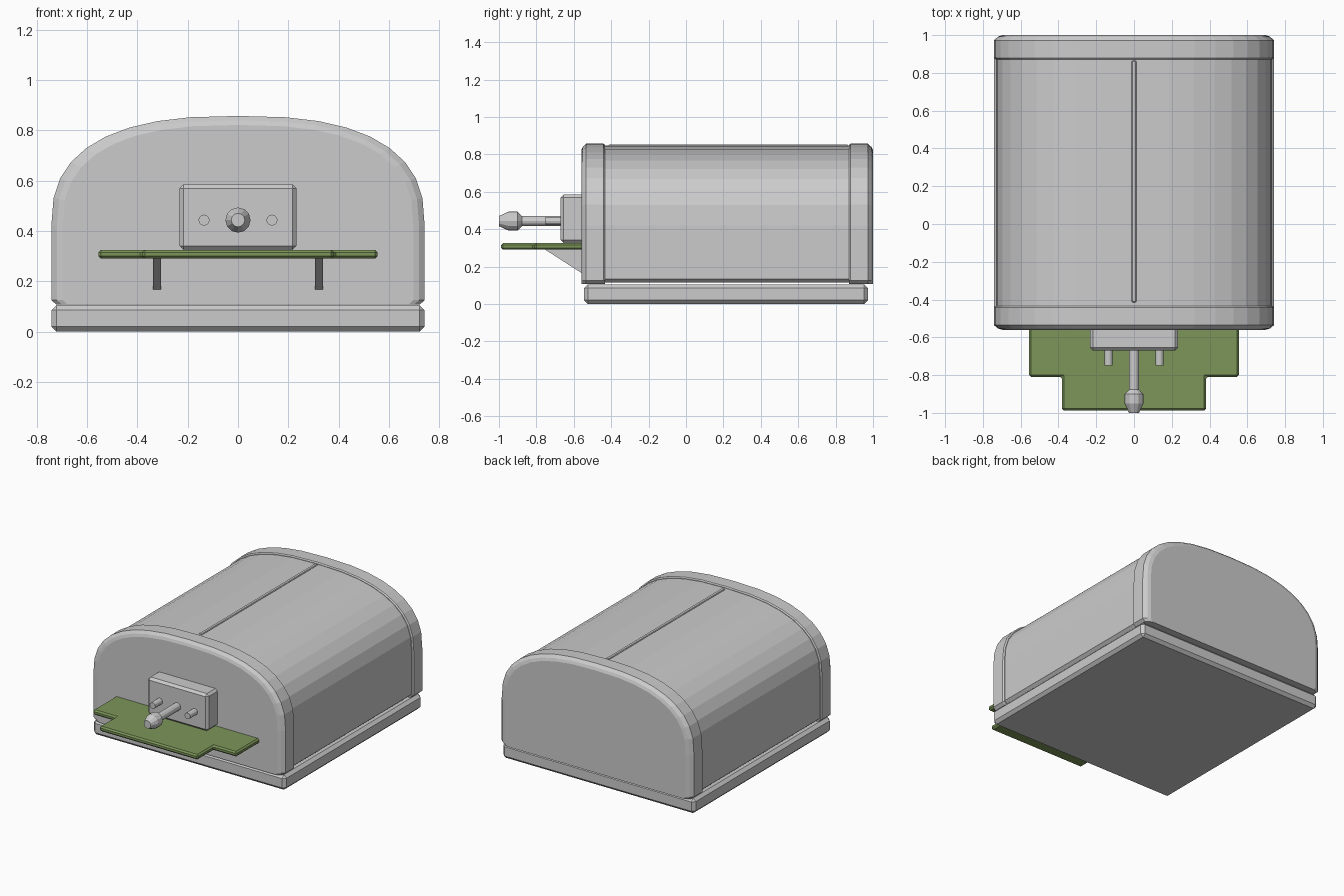
import bpy, bmesh, math

if "Cube" in bpy.data.objects:
    bpy.data.objects.remove(bpy.data.objects["Cube"])

green = bpy.data.materials.new("green_paint")
green.diffuse_color = (0.2, 0.3, 0.1, 1)
green.use_nodes = True
green.node_tree.nodes["Principled BSDF"].inputs["Base Color"].default_value = green.diffuse_color


def finish(name, bm, bevel=0, mat=None):
    bmesh.ops.recalc_face_normals(bm, faces=bm.faces)
    me = bpy.data.meshes.new(name)
    bm.to_mesh(me)
    bm.free()
    ob = bpy.data.objects.new(name, me)
    bpy.context.collection.objects.link(ob)
    if bevel:
        m = ob.modifiers.new("bevel", 'BEVEL')
        m.width = bevel
        m.segments = 1
        m.limit_method = 'ANGLE'
    if mat:
        me.materials.append(mat)
    return ob


def loft(name, rings, mat=None):
    """Skin a list of equal-length closed rings and cap both ends."""
    bm = bmesh.new()
    vs = [[bm.verts.new(p) for p in r] for r in rings]
    n = len(vs[0])
    for a, b in zip(vs, vs[1:]):
        for i in range(n):
            bm.faces.new((a[i], a[(i + 1) % n], b[(i + 1) % n], b[i]))
    bm.faces.new(vs[0])
    bm.faces.new(vs[-1])
    return finish(name, bm, 0, mat)


def box(name, x, y, z, bevel=0, mat=None):
    bm = bmesh.new()
    bmesh.ops.create_cube(bm, size=1)
    for v in bm.verts:
        for i, (lo, hi) in enumerate((x, y, z)):
            v.co[i] = lo if v.co[i] < 0 else hi
    return finish(name, bm, bevel, mat)


def prism(name, pts, offset, bevel=0, mat=None):
    bm = bmesh.new()
    f = bm.faces.new([bm.verts.new(p) for p in pts])
    r = bmesh.ops.extrude_face_region(bm, geom=[f])
    bmesh.ops.translate(bm, vec=offset, verts=[g for g in r["geom"] if isinstance(g, bmesh.types.BMVert)])
    return finish(name, bm, bevel, mat)


def lathe(name, x, z, profile, sides):
    """Turned part along y, profile of (y, radius)."""
    return loft(name, [[(x + r * math.cos(2 * math.pi * i / sides), y,
                         z + r * math.sin(2 * math.pi * i / sides))
                        for i in range(sides)] for y, r in profile])


def arch(y, inset, low=0.107):
    """Domed cross-section: straight walls and a squarish rounded top."""
    a, b, zc, n = 0.742 - inset, 0.437 - inset * 0.8, 0.42, 9
    pts = [(a - 0.02, y, low), (a, y, low + 0.018)]
    for i in range(2 * n + 1):
        t = math.pi * i / (2 * n)
        c, s = math.cos(t), math.sin(t)
        pts.append((math.copysign(abs(c) ** 0.78, c) * a, y, zc + b * abs(s) ** 0.78))
    return pts + [(-a, y, low + 0.018), (-a + 0.02, y, low)]


# Base slab and domed body
box("base", (-0.742, 0.742), (-0.545, 0.972), (0, 0.105), 0.02)
loft("body", [arch(-0.5, 0.012, 0.116), arch(0.93, 0.012, 0.116)])

# Thicker end caps with softened outer rims
loft("front_cap", [arch(y, i) for y, i in
                   ((-0.56, 0.045), (-0.553, 0.022), (-0.535, 0), (-0.441, 0), (-0.433, 0.008))])
loft("back_cap", [arch(y, i) for y, i in
                  ((0.872, 0.008), (0.88, 0), (0.972, 0), (0.992, 0.022), (1.0, 0.045))])

# Ridge strip along the top
box("top_seam", (-0.012, 0.012), (-0.415, 0.865), (0.82, 0.853), 0.004)

# Front mount with perch rod and two pegs
box("mount_block", (-0.233, 0.233), (-0.67, -0.54), (0.325, 0.585), 0.016)
lathe("perch_rod", 0, 0.443, ((-0.89, 0.027), (-0.66, 0.027)), 12)
lathe("rod_tip", 0, 0.443, ((-1.0, 0.027), (-0.95, 0.05), (-0.9, 0.05), (-0.877, 0.027)), 12)
for side, s in (("left", -1), ("right", 1)):
    lathe(side + "_peg", s * 0.135, 0.443, ((-0.75, 0.022), (-0.66, 0.022)), 12)
    # Triangular shelf bracket
    prism(side + "_bracket", [(s * 0.322 - 0.015, y, z) for y, z in
                              ((-0.76, 0.295), (-0.55, 0.295), (-0.55, 0.16))], (0.03, 0, 0))

# Stepped green landing shelf
half = [(0.555, -0.545), (0.555, -0.81), (0.38, -0.81), (0.38, -0.988)]
outline = half + [(-x, y) for x, y in reversed(half)]
prism("landing_shelf", [(x, y, 0.29) for x, y in outline], (0, 0, 0.035), 0.01, green)
